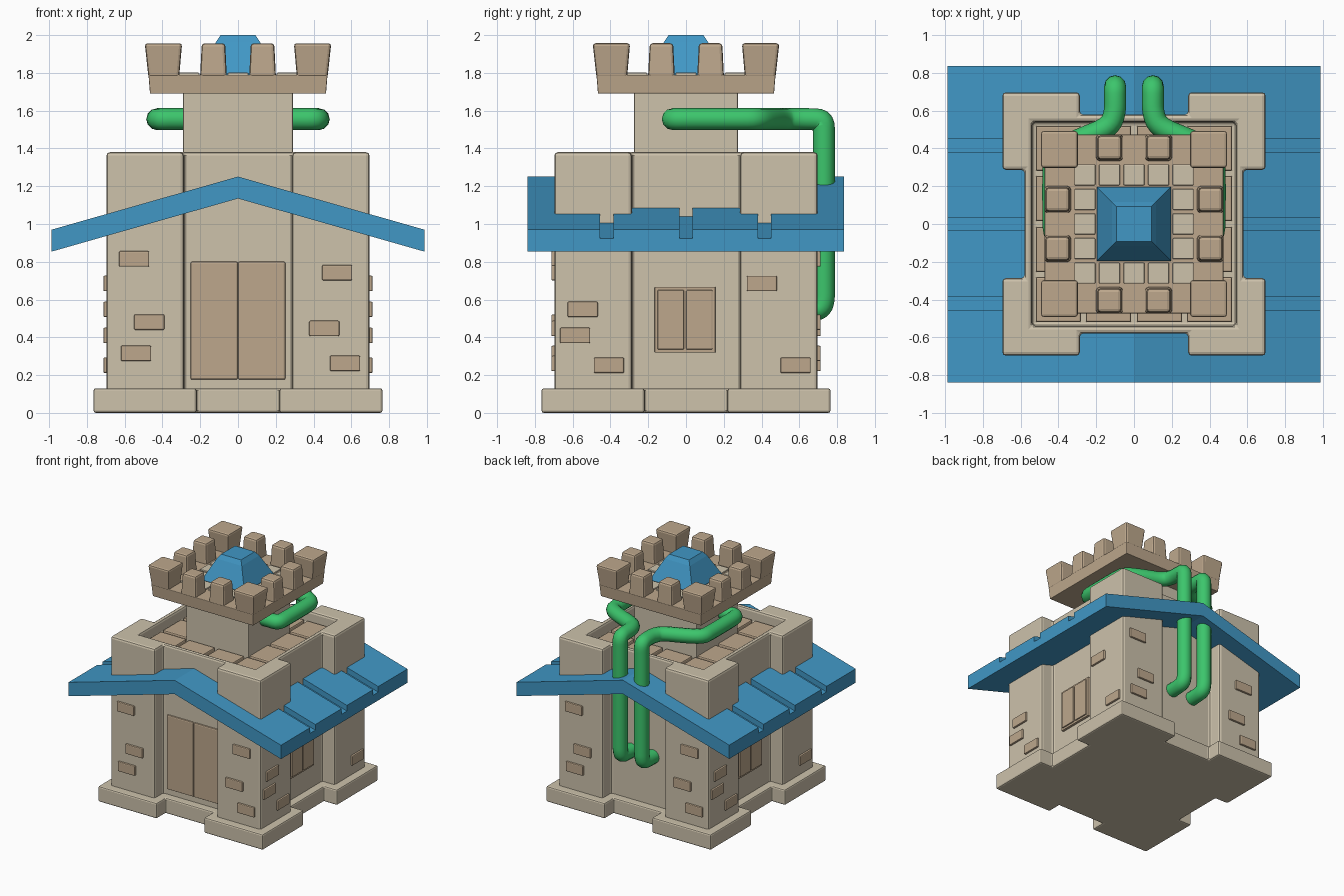
import bpy, bmesh, math

if "Cube" in bpy.data.objects:
    bpy.data.objects.remove(bpy.data.objects["Cube"])


def material(name, rgb):
    m = bpy.data.materials.new(name)
    m.diffuse_color = (*rgb, 1)
    m.use_nodes = True
    m.node_tree.nodes["Principled BSDF"].inputs["Base Color"].default_value = m.diffuse_color
    return m


STONE = material("pale stone", (0.61, 0.54, 0.41))
TAN = material("tan brick", (0.51, 0.39, 0.265))
BLUE = material("blue roof", (0.052, 0.31, 0.56))
GREEN = material("green pipe", (0.045, 0.56, 0.15))


def loft(name, rings, mat, bevel=0.0, segments=2):
    """Solid skinned through rings of equal point count, capped at both ends."""
    bm = bmesh.new()
    vs = [[bm.verts.new(p) for p in r] for r in rings]
    n = len(vs[0])
    for a, b in zip(vs, vs[1:]):
        for i in range(n):
            bm.faces.new((a[i], a[(i + 1) % n], b[(i + 1) % n], b[i]))
    bm.faces.new(vs[0][::-1])
    bm.faces.new(vs[-1])
    bmesh.ops.recalc_face_normals(bm, faces=bm.faces)
    me = bpy.data.meshes.new(name)
    bm.to_mesh(me)
    bm.free()
    me.materials.append(mat)
    ob = bpy.data.objects.new(name, me)
    bpy.context.collection.objects.link(ob)
    if bevel:
        mod = ob.modifiers.new("soft_edges", "BEVEL")
        mod.width, mod.segments, mod.limit_method = bevel, segments, "ANGLE"
    return ob


def rect(cx, cy, rx, ry, z):
    return [(cx - rx, cy - ry, z), (cx + rx, cy - ry, z),
            (cx + rx, cy + ry, z), (cx - rx, cy + ry, z)]


def box(name, c, s, mat, bevel=0.0):
    x, y, z = c
    return loft(name, [rect(x, y, s[0] / 2, s[1] / 2, z - s[2] / 2),
                       rect(x, y, s[0] / 2, s[1] / 2, z + s[2] / 2)], mat, bevel)


def keep_outline(r, notch, mid, z):
    """Square with four corner towers standing out from recessed walls."""
    side = [(-r, -r), (-notch, -r), (-notch, -mid), (notch, -mid), (notch, -r)]
    pts = []
    for k in range(4):
        c, s = round(math.cos(k * math.pi / 2)), round(math.sin(k * math.pi / 2))
        pts += [(c * x - s * y, s * x + c * y, z) for x, y in side]
    return pts


# Stepped plinth and main walls
loft("plinth", [keep_outline(0.765, 0.22, 0.645, z) for z in (0, 0.13)], STONE, 0.012)
walls = loft("main_walls", [keep_outline(0.697, 0.287, 0.58, z) for z in (0.1, 1.38)], STONE)

# Sunken courtyard cut into the top of the walls
cutter = box("courtyard_cutter", (0, 0, 1.42), (1.08, 1.08, 0.3), STONE)
cutter.hide_render = True
cutter.hide_viewport = True
cut = walls.modifiers.new("courtyard", "BOOLEAN")
cut.operation, cut.object, cut.solver = "DIFFERENCE", cutter, "EXACT"
soft = walls.modifiers.new("soft_edges", "BEVEL")
soft.width, soft.segments, soft.limit_method = 0.018, 2, "ANGLE"

# Courtyard paving around the tower
steps = (-0.40, -0.135, 0.135, 0.40)
for x in steps:
    for y in steps:
        if max(abs(x), abs(y)) > 0.2:
            box("paving_slab", (x, y, 1.285), (0.24, 0.24, 0.05), TAN, 0.01)

# Gabled roof: notched cross-section lofted eave - ridge - eave
top = [(-0.84, 0)]
for g in (-0.42, 0.0, 0.415):
    top += [(g - 0.035, 0), (g - 0.035, -0.047), (g + 0.035, -0.047), (g + 0.035, 0)]
top.append((0.837, 0))
section = top + [(0.837, -0.116), (-0.84, -0.116)]
loft("gable_roof", [[(x, y, z0 + dz) for y, dz in section]
                    for x, z0 in ((-0.987, 0.97), (0, 1.251), (0.987, 0.97))], BLUE)

# Upper tower
box("tower", (0, 0, 1.47), (0.58, 0.55, 0.46), STONE, 0.008)

# Battlement crown with merlons
loft("battlement", [rect(0, 0, 0.466, 0.466, 1.69), rect(0, 0, 0.474, 0.474, 1.79)], TAN, 0.005)
for sx in (-1, 1):
    for sy in (-1, 1):
        loft("corner_merlon", [rect(sx * 0.393, sy * 0.393, 0.081, 0.081, 1.775),
                               rect(sx * 0.395, sy * 0.395, 0.099, 0.099, 1.957)], TAN, 0.015)
for t in (-0.13, 0.13):
    for s in (-0.405, 0.405):
        for x, y in ((t, s), (s, t)):
            loft("merlon", [rect(x, y, 0.071, 0.071, 1.775),
                            rect(x, y, 0.062, 0.062, 1.957)], TAN, 0.016)

# Pale tiles on the tower top, and the blue cap
grid = (-0.26, -0.13, 0, 0.13, 0.26)
for x in grid:
    for y in grid:
        if max(abs(x), abs(y)) > 0.2:
            box("tower_tile", (x, y, 1.79), (0.11, 0.11, 0.022), STONE, 0.004)
loft("tower_cap", [rect(0, 0, r, r, z) for r, z in
                   ((0.197, 1.78), (0.197, 1.80), (0.116, 1.965), (0.092, 2.0))], BLUE)

# Double doors
for s in (-1, 1):
    box("door", (s * 0.126, -0.58, 0.488), (0.25, 0.024, 0.625), TAN, 0.009)

# Side windows: frame with two raised panes
for s in (-1, 1):
    box("window_frame", (s * 0.585, -s * 0.005, 0.493), (0.03, 0.322, 0.347), TAN, 0.004)
    for t in (-1, 1):
        box("window_pane", (s * 0.595, -s * 0.005 + t * 0.076, 0.493),
            (0.03, 0.14, 0.315), TAN, 0.006)

# Loose bricks; each opposite wall repeats the pattern turned half round
front = [(-0.55, 0.815), (-0.47, 0.48), (-0.54, 0.315),
         (0.525, 0.742), (0.457, 0.447), (0.567, 0.262)]
right = [(-0.547, 0.548), (-0.587, 0.41), (-0.408, 0.252), (0.402, 0.685), (0.58, 0.252)]
for s in (-1, 1):
    for u, z in front:
        box("wall_brick", (s * u, -s * 0.695, z), (0.16, 0.036, 0.082), TAN, 0.007)
    for u, z in right:
        box("wall_brick", (s * 0.695, s * u, z), (0.036, 0.16, 0.082), TAN, 0.007)

# Green pipes: leave the tower, run to the back, drop and enter the wall
route = [(0.22, -0.07, 1.555), (0.36, -0.07, 1.555), (0.425, -0.07, 1.555),
         (0.428, 0.06, 1.555), (0.428, 0.30, 1.555), (0.42, 0.38, 1.555),
         (0.30, 0.445, 1.555), (0.13, 0.51, 1.555), (0.10, 0.59, 1.555),
         (0.10, 0.67, 1.555), (0.10, 0.73, 1.55), (0.10, 0.73, 1.47),
         (0.10, 0.73, 1.40), (0.10, 0.73, 0.65), (0.10, 0.73, 0.60),
         (0.10, 0.715, 0.55), (0.10, 0.65, 0.54), (0.10, 0.56, 0.54)]
for s in (-1, 1):
    cu = bpy.data.curves.new("pipe_path", "CURVE")
    cu.dimensions = "3D"
    cu.bevel_depth, cu.bevel_resolution, cu.use_fill_caps = 0.058, 4, True
    sp = cu.splines.new("NURBS")
    sp.points.add(len(route) - 1)
    for p, (x, y, z) in zip(sp.points, route):
        p.co = (s * x, y, z, 1)
    sp.order_u, sp.use_endpoint_u, sp.resolution_u = 3, True, 4
    path = bpy.data.objects.new("pipe_path", cu)
    bpy.context.collection.objects.link(path)
    dg = bpy.context.evaluated_depsgraph_get()
    me = bpy.data.meshes.new_from_object(path.evaluated_get(dg))
    bpy.data.objects.remove(path)
    me.materials.clear()
    me.materials.append(GREEN)
    for f in me.polygons:
        f.use_smooth = True
        f.material_index = 0
    bpy.context.collection.objects.link(bpy.data.objects.new("pipe", me))
